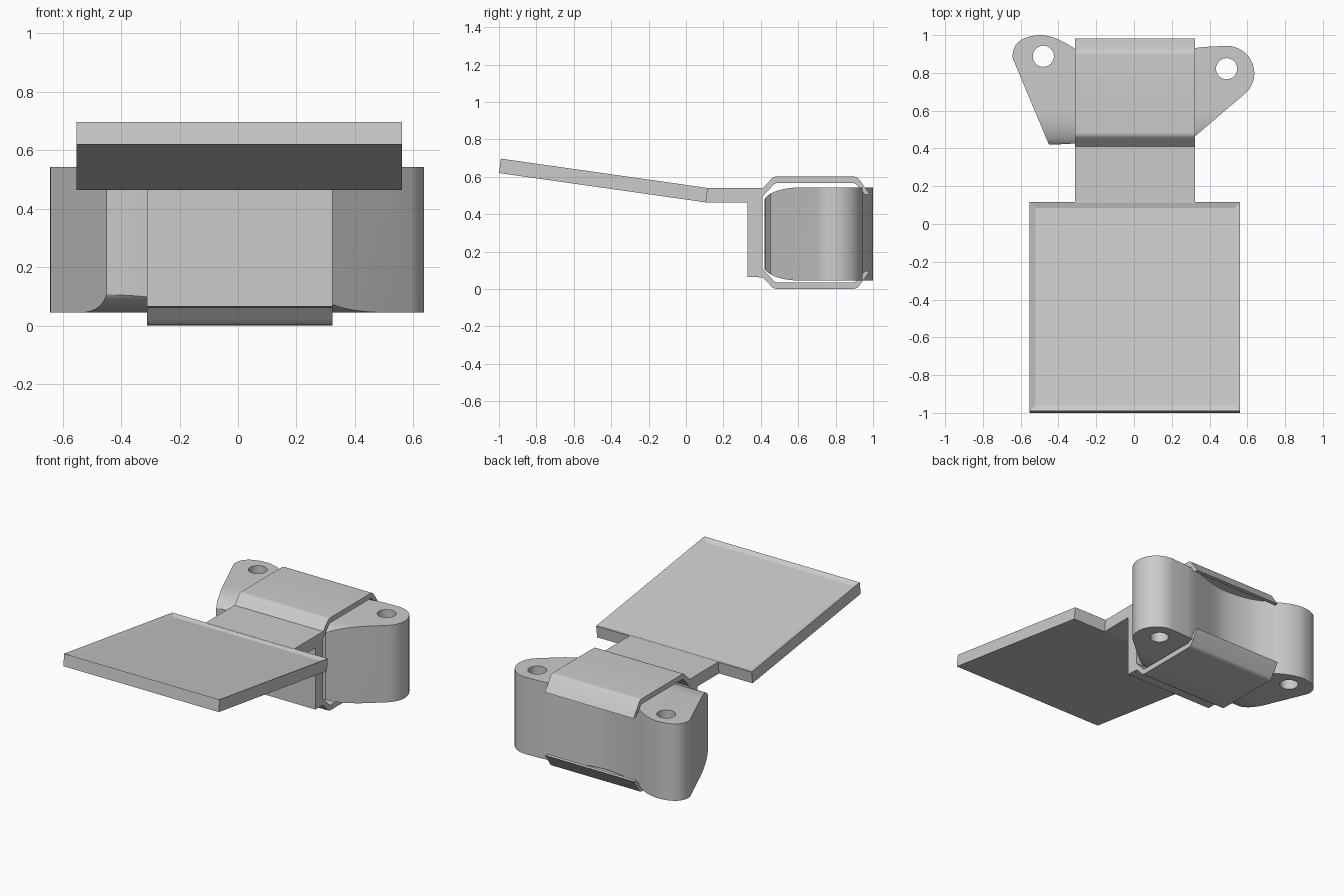
import bpy, bmesh
from math import sin, cos, pi, radians
from mathutils import Vector

if "Cube" in bpy.data.objects:
    bpy.data.objects.remove(bpy.data.objects["Cube"])


def prism(name, pts, to3d, sweep):
    """Solid from a closed 2D outline swept along a vector."""
    bm = bmesh.new()
    face = bm.faces.new([bm.verts.new(to3d(*p)) for p in pts])
    ext = bmesh.ops.extrude_face_region(bm, geom=[face], use_keep_orig=True)
    bmesh.ops.translate(bm, vec=sweep,
                        verts=[v for v in ext['geom'] if isinstance(v, bmesh.types.BMVert)])
    bmesh.ops.recalc_face_normals(bm, faces=bm.faces)
    me = bpy.data.meshes.new(name)
    bm.to_mesh(me)
    bm.free()
    ob = bpy.data.objects.new(name, me)
    bpy.context.collection.objects.link(ob)
    return ob


def side_prism(name, pts, x0, x1):
    return prism(name, pts, lambda y, z: (x0, y, z), Vector((x1 - x0, 0, 0)))


def up_prism(name, pts, z0, z1):
    return prism(name, pts, lambda x, y: (x, y, z0), Vector((0, 0, z1 - z0)))


def arc(cx, cy, rx, ry, a0, a1, n):
    return [(cx + rx * cos(radians(a0 + (a1 - a0) * i / n)),
             cy + ry * sin(radians(a0 + (a1 - a0) * i / n))) for i in range(n + 1)]


def smooth_path(pts, steps=5):
    """Catmull-Rom curve through the points."""
    v = [Vector(p) for p in pts]
    v = [2 * v[0] - v[1]] + v + [2 * v[-1] - v[-2]]
    out = []
    for a, b, c, d in zip(v, v[1:], v[2:], v[3:]):
        for i in range(steps):
            t = i / steps
            out.append(tuple(0.5 * (2 * b + (c - a) * t + (2 * a - 5 * b + 4 * c - d) * t * t
                                    + (3 * b - a - 3 * c + d) * t ** 3)))
    return out + [tuple(v[-2])]


def boolean(ob, cutter, op):
    m = ob.modifiers.new(op.lower(), 'BOOLEAN')
    m.operation, m.object, m.solver = op, cutter, 'EXACT'
    bpy.context.view_layer.objects.active = ob
    bpy.ops.object.modifier_apply(modifier=m.name)
    bpy.data.objects.remove(cutter)


def shade(ob):
    bpy.ops.object.select_all(action='DESELECT')
    ob.select_set(True)
    bpy.context.view_layer.objects.active = ob
    bpy.ops.object.shade_smooth_by_angle(angle=radians(25))


# Sloping tray with a shallow recess in its top
tray = side_prism("tray", [(-1.0, 0.62), (-0.99, 0.697), (0.117, 0.54), (0.107, 0.463)], -0.552, 0.562)
bm = bmesh.new()
bm.from_mesh(tray.data)
bm.faces.ensure_lookup_table()
top = max(bm.faces, key=lambda f: f.normal.z)
bmesh.ops.inset_region(bm, faces=[top], thickness=0.045)
bmesh.ops.translate(bm, verts=top.verts, vec=top.normal * -0.013)
bm.to_mesh(tray.data)
bm.free()

# Bracket: neck, upright wall and two clip arms (lower arm mirrors the upper one)
MID = 0.301
outer = ([(0.41, 0.54), (0.447, 0.578)] + arc(0.485, 0.561, 0.04, 0.04, 130, 90, 5)
         + arc(0.895, 0.561, 0.04, 0.04, 90, 45, 5) + [(0.983, 0.505)])
inner = ([(0.958, 0.505)] + arc(0.89, 0.537, 0.03, 0.03, 45, 90, 4)
         + arc(0.49, 0.537, 0.03, 0.03, 90, 135, 4) + [(0.41, 0.495)])
upper = outer + inner
lower = [(y, 2 * MID - z) for y, z in reversed(upper)]
bracket = side_prism("bracket", [(0.33, 0.065), (0.33, 0.463), (0.107, 0.463), (0.112, 0.54)]
                     + upper + lower, -0.312, 0.323)
shade(bracket)

# Gripped body: two lobes joined by a hollowed back and a shallow curved front
back = smooth_path([(-0.63, 0.848), (-0.642, 0.88), (-0.637, 0.925), (-0.61, 0.965), (-0.56, 0.99),
                    (-0.49, 1.0), (-0.42, 0.985), (-0.36, 0.957), (-0.31, 0.927), (-0.2, 0.875),
                    (-0.06, 0.85), (0.06, 0.855), (0.2, 0.895), (0.32, 0.93), (0.40, 0.939)])
right_lobe = arc(0.49, 0.798, 0.147, 0.145, 92, -45, 20)
front = smooth_path([(0.31, 0.453), (0.1, 0.468), (-0.1, 0.455), (-0.31, 0.427), (-0.45, 0.42)])
body = up_prism("body", back + right_lobe + front, 0.045, 0.543)

# Rounded front edges, top and bottom
rounding = ([(1.2, 0.045)] + arc(0.61, 0.125, 0.195, 0.08, 270, 180, 12)
            + arc(0.61, 0.463, 0.195, 0.08, 180, 90, 12) + [(1.2, 0.543)])
body_blank = side_prism("rounding_cutter", rounding, -1, 1)
boolean(body, body_blank, 'INTERSECT')

# Screw holes through both lobes
for cx, cy in ((-0.48, 0.888), (0.49, 0.822)):
    boolean(body, up_prism("hole_cutter", arc(cx, cy, 0.056, 0.056, 0, 348.75, 31), -0.2, 0.8), 'DIFFERENCE')
shade(body)
